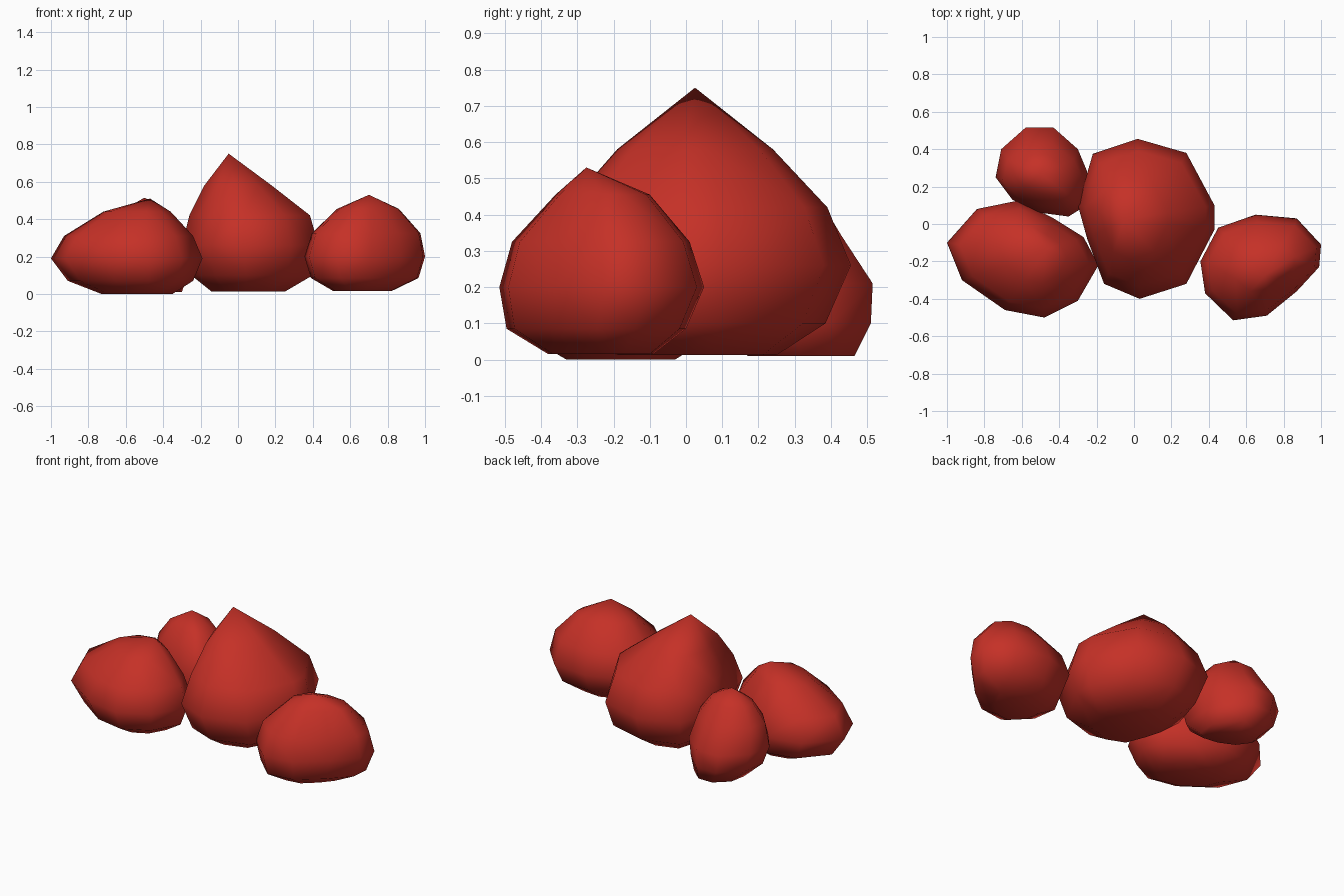
import bpy, bmesh

if "Cube" in bpy.data.objects:
    bpy.data.objects.remove(bpy.data.objects["Cube"])

red = bpy.data.materials.new("rock red")
red.diffuse_color = (0.56, 0.03, 0.02, 1)
red.use_nodes = True
red.node_tree.nodes["Principled BSDF"].inputs["Base Color"].default_value = red.diffuse_color


def rock(name, outline, apex, levels):
    """Faceted boulder: the plan outline is refitted to each level's box
    (z, x0, x1, y0, y1), closed by a flat base and a peak."""
    xs, ys = zip(*outline)
    bm = bmesh.new()
    rings = []
    for z, x0, x1, y0, y1 in levels:
        ring = []
        for x, y in outline:
            u = (x - min(xs)) / (max(xs) - min(xs))
            v = (y - min(ys)) / (max(ys) - min(ys))
            ring.append(bm.verts.new((x0 + u * (x1 - x0), y0 + v * (y1 - y0), z)))
        rings.append(ring)
    n = len(outline)
    for a, b in zip(rings, rings[1:]):
        for i in range(n):
            j = (i + 1) % n
            bm.faces.new((a[i], a[j], b[j], b[i]))
    bm.faces.new(rings[0])
    tip = bm.verts.new(apex)
    for i in range(n):
        bm.faces.new((rings[-1][i], rings[-1][(i + 1) % n], tip))
    bmesh.ops.triangulate(bm, faces=[f for f in bm.faces if len(f.verts) == 4])
    bmesh.ops.recalc_face_normals(bm, faces=bm.faces)
    for f in bm.faces:
        f.smooth = True
    mesh = bpy.data.meshes.new(name)
    bm.to_mesh(mesh)
    bm.free()
    mesh.materials.append(red)
    ob = bpy.data.objects.new(name, mesh)
    bpy.context.collection.objects.link(ob)


# Tall central boulder
rock("centre_rock",
     [(.02, .455), (.28, .38), (.43, .10), (.43, -.03), (.28, -.32),
      (.03, -.40), (-.16, -.32), (-.25, -.08), (-.30, .10), (-.22, .375)],
     (-.05, .025, .75),
     [(.012, -.14, .25, -.19, .25), (.10, -.25, .40, -.33, .385),
      (.26, -.30, .43, -.40, .455), (.42, -.26, .385, -.33, .39),
      (.58, -.18, .18, -.19, .24)])

# Right boulder
rock("right_rock",
     [(.45, -.02), (.65, .05), (.87, .03), (1.0, -.11), (.99, -.23),
      (.87, -.36), (.71, -.49), (.53, -.515), (.38, -.37), (.355, -.20)],
     (.70, -.275, .53),
     [(.015, .51, .82, -.38, -.09), (.085, .39, .965, -.495, 0),
      (.20, .355, 1.0, -.515, .05), (.325, .395, .975, -.48, .01),
      (.455, .53, .86, -.36, -.10)])

# Broad left boulder
rock("left_rock",
     [(-1, -.10), (-.84, .08), (-.62, .125), (-.43, .03), (-.27, -.07),
      (-.19, -.22), (-.30, -.41), (-.48, -.50), (-.69, -.46), (-.92, -.30)],
     (-.47, -.14, .51),
     [(0, -.73, -.35, -.33, -.03), (.07, -.91, -.24, -.45, .08),
      (.19, -1, -.19, -.50, .125), (.31, -.93, -.24, -.45, .08),
      (.44, -.72, -.36, -.32, -.01)])

# Small back left boulder
rock("back_rock",
     [(-.74, .25), (-.71, .40), (-.58, .515), (-.43, .515), (-.30, .40),
      (-.25, .28), (-.27, .09), (-.35, .04), (-.50, .06), (-.65, .13)],
     (-.50, .27, .515),
     [(.01, -.60, -.30, .17, .465), (.10, -.70, -.27, .06, .51),
      (.21, -.74, -.25, .04, .515), (.34, -.70, -.28, .08, .43),
      (.44, -.63, -.36, .15, .37)])
